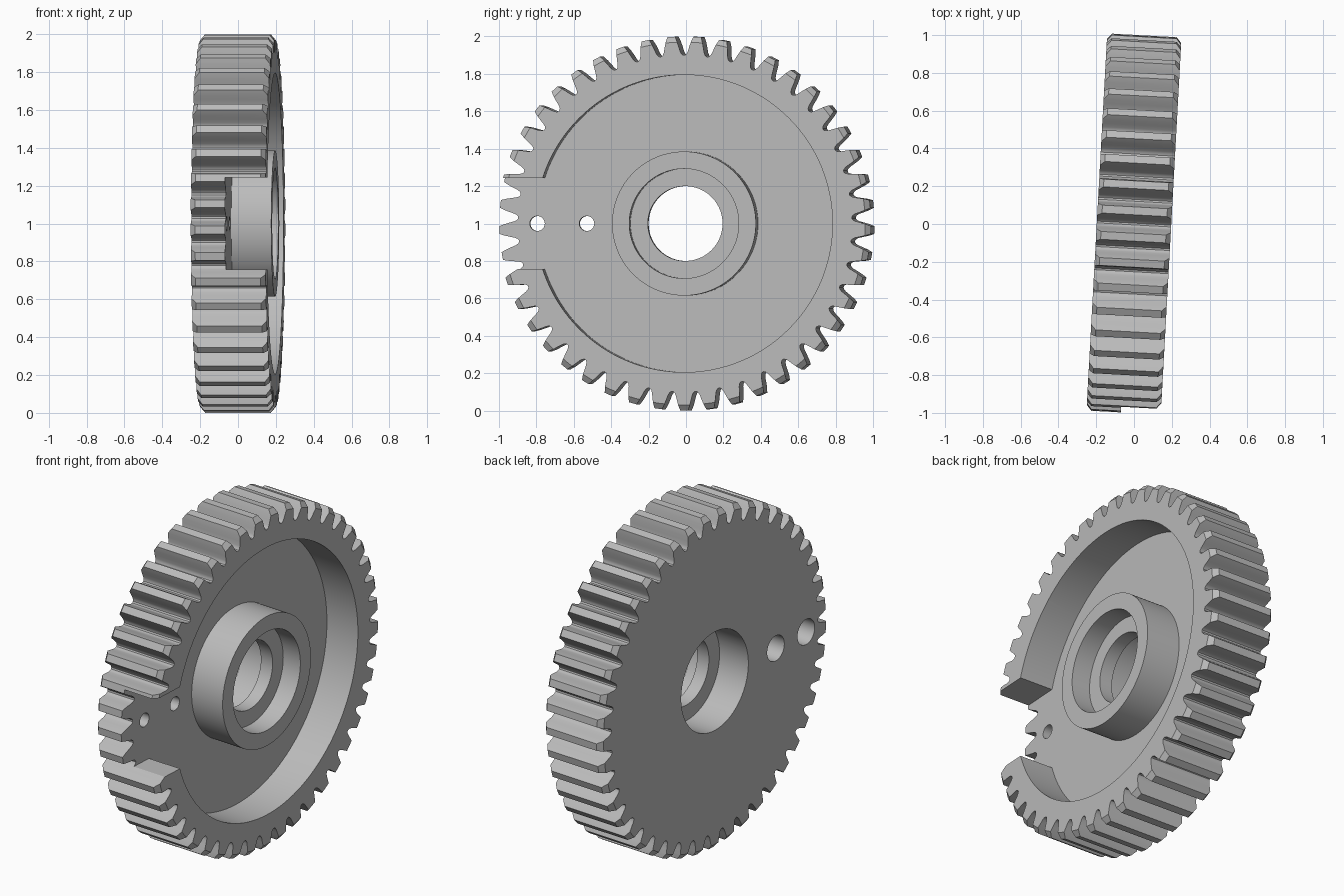
import bpy, bmesh, math
from mathutils import Matrix

if "Cube" in bpy.data.objects:
    bpy.data.objects.remove(bpy.data.objects["Cube"])

TEETH = 45
HALF = 0.197        # half of the gear thickness
WEB = -0.015        # front level of the thin web
TILT = math.radians(-3.15)

steel = bpy.data.materials.new("grey_steel")
steel.diffuse_color = (0.5, 0.5, 0.5, 1)
steel.use_nodes = True
steel.node_tree.nodes["Principled BSDF"].inputs["Base Color"].default_value = steel.diffuse_color


def make(name, bm):
    bmesh.ops.recalc_face_normals(bm, faces=bm.faces)
    mesh = bpy.data.meshes.new(name)
    bm.to_mesh(mesh)
    bm.free()
    ob = bpy.data.objects.new(name, mesh)
    bpy.context.collection.objects.link(ob)
    mesh.materials.append(steel)
    return ob


def lathe(name, profile, ring=False, segs=96, y=0.0):
    """Revolve (radius, x) points about the x axis; ring closes the profile."""
    bm = bmesh.new()
    rows = [[bm.verts.new((x, y + r * math.cos(2 * math.pi * i / segs),
                           r * math.sin(2 * math.pi * i / segs)))
             for i in range(segs)] for r, x in profile]
    pairs = list(zip(rows, rows[1:]))
    if ring:
        pairs.append((rows[-1], rows[0]))
    else:
        bm.faces.new(rows[0])
        bm.faces.new(rows[-1])
    for a, b in pairs:
        for i in range(segs):
            j = (i + 1) % segs
            bm.faces.new((a[i], a[j], b[j], b[i]))
    return make(name, bm)


def gear_blank():
    # Half tooth: (radius, half width) from root to tip
    half = [(0.9, 0.058), (0.907, 0.050), (0.92, 0.044),
            (0.945, 0.038), (0.975, 0.030), (1.0, 0.021)]
    outline = []
    for t in range(TEETH):
        mid = -math.pi / 2 + 2 * math.pi * t / TEETH
        side = [(r, mid - w / r) for r, w in half]
        side += [(r, mid + w / r) for r, w in reversed(half)]
        outline += [(r * math.cos(a), r * math.sin(a)) for r, a in side]
    bm = bmesh.new()
    back = [bm.verts.new((-HALF, y, z)) for y, z in outline]
    front = [bm.verts.new((HALF, y, z)) for y, z in outline]
    bm.faces.new(back)
    bm.faces.new(front)
    n = len(outline)
    for i in range(n):
        j = (i + 1) % n
        bm.faces.new((back[i], back[j], front[j], front[i]))
    return make("gear_wheel", bm)


gear = gear_blank()

# Drum that chamfers the tooth ends
drum = lathe("chamfer_drum", [(0.958, -HALF - 0.01), (1.03, -HALF + 0.05),
                              (1.03, HALF - 0.05), (0.958, HALF + 0.01)], segs=180)

# Recess between hub and rim
recess = lathe("recess_cutter", [(0.385, WEB), (0.795, WEB),
                                 (0.795, 0.3), (0.385, 0.3)], ring=True, segs=128)

# Shaft bore, counterbored from both sides
bore = lathe("bore_cutter", [(0.293, -0.3), (0.293, 0.0), (0.2, 0.0),
                             (0.2, 0.08), (0.293, 0.08), (0.293, 0.3)])

# Stepped pin holes through the web
pins = [lathe("pin_hole_cutter", [(0.075, -0.3), (0.075, -0.08), (0.04, -0.08),
                                  (0.04, 0.1)], segs=40, y=y)
        for y in (-0.797, -0.532)]

# Notch through the front part of the rim
bm = bmesh.new()
bmesh.ops.create_cube(bm, size=1, matrix=Matrix.Translation((WEB + 0.2, -0.95, 0))
                      @ Matrix.Diagonal((0.4, 0.5, 0.486, 1)))
notch = make("notch_cutter", bm)

cutters = [(drum, 'INTERSECT')] + [(c, 'DIFFERENCE') for c in [recess, bore, notch] + pins]
for cutter, mode in cutters:
    mod = gear.modifiers.new(cutter.name, 'BOOLEAN')
    mod.operation = mode
    mod.solver = 'EXACT'
    mod.object = cutter

# Bake the cuts and remove the helpers
bpy.context.view_layer.update()
result = bpy.data.meshes.new_from_object(
    gear.evaluated_get(bpy.context.evaluated_depsgraph_get()))
gear.modifiers.clear()
gear.data = result
result.name = "gear_wheel"
result.materials.clear()
result.materials.append(steel)
for poly in result.polygons:
    poly.material_index = 0
for cutter, _ in cutters:
    bpy.data.objects.remove(cutter)

# Stand the wheel up, turned slightly about the vertical
result.transform(Matrix.Translation((0, 0, 1)) @ Matrix.Rotation(TILT, 4, 'Z'))
bpy.context.view_layer.objects.active = gear
gear.select_set(True)
bpy.ops.object.shade_smooth_by_angle(angle=math.radians(30))
